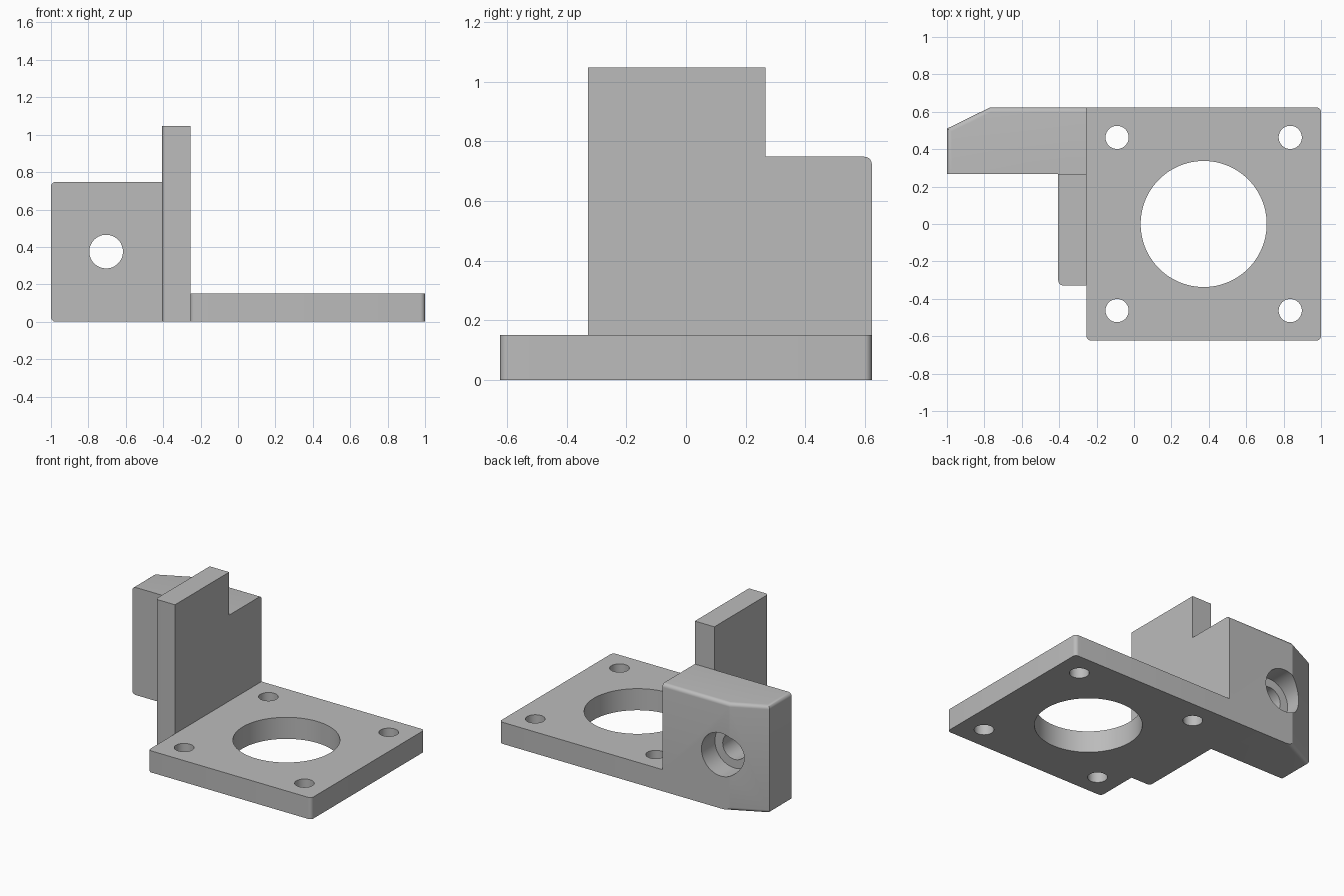
import bpy, bmesh, math
from mathutils import Matrix

if "Cube" in bpy.data.objects:
    bpy.data.objects.remove(bpy.data.objects["Cube"])

grey = bpy.data.materials.new("plain grey")
grey.use_nodes = True
colour = (0.5, 0.5, 0.5, 1)
grey.diffuse_color = colour
grey.node_tree.nodes["Principled BSDF"].inputs["Base Color"].default_value = colour


def add_object(name, bm):
    bmesh.ops.recalc_face_normals(bm, faces=bm.faces)
    mesh = bpy.data.meshes.new(name)
    bm.to_mesh(mesh)
    bm.free()
    mesh.materials.append(grey)
    obj = bpy.data.objects.new(name, mesh)
    bpy.context.collection.objects.link(obj)
    return obj


def prism(name, outline, height, is_round, radius=0.025):
    """Extrude an outline upward and round the edges picked by is_round(middle, is_vertical)."""
    bm = bmesh.new()
    face = bm.faces.new([bm.verts.new((x, y, 0)) for x, y in outline])
    top = bmesh.ops.extrude_face_region(bm, geom=[face])["geom"]
    for v in top:
        if isinstance(v, bmesh.types.BMVert):
            v.co.z = height
    picked = []
    for e in bm.edges:
        a, b = (v.co for v in e.verts)
        if is_round((a + b) / 2, abs(a.z - b.z) > 0.01):
            picked.append(e)
    bmesh.ops.bevel(bm, geom=picked, offset=radius, segments=6, profile=0.5, affect="EDGES")
    return add_object(name, bm)


def rectangle(x0, x1, y0, y1):
    return [(x0, y0), (x1, y0), (x1, y1), (x0, y1)]


def cylinder(name, centre, radius, depth, axis="Z", sides=48):
    bm = bmesh.new()
    turn = Matrix.Rotation(math.pi / 2, 4, "X") if axis == "Y" else Matrix()
    bmesh.ops.create_cone(bm, cap_ends=True, segments=sides, radius1=radius, radius2=radius,
                          depth=depth, matrix=Matrix.Translation(centre) @ turn)
    return add_object(name, bm)


def combine(target, other, operation):
    mod = target.modifiers.new(operation.lower(), "BOOLEAN")
    mod.operation = operation
    mod.solver = "EXACT"
    mod.object = other
    with bpy.context.temp_override(object=target, active_object=target):
        bpy.ops.object.modifier_apply(modifier=mod.name)
    bpy.data.objects.remove(other)


# Shared positions
inner, back, front = -0.255, 0.623, -0.623
wall_end = 0.267
plate_x = (1 + inner) / 2

# Motor plate with three rounded corners
bracket = prism("mounting_bracket", rectangle(inner, 1, front, back), 0.15,
                lambda m, vertical: vertical and (m.x > 0 or m.y < 0))

# Upright wall with one rounded edge
wall = prism("upright_wall", rectangle(-0.405, inner, -0.328, wall_end), 1.047,
             lambda m, vertical: vertical and m.x < -0.4 and m.y < 0)

# Clamp block with a slanted back corner and softened outer edges
block = prism("bolt_block",
              [(inner, wall_end), (inner, back), (-0.77, back), (-1, 0.51), (-1, wall_end)], 0.748,
              lambda m, vertical: not vertical and m.y > 0.3 and m.x < inner - 0.01
              and (m.z > 0.1 or m.x < -0.8))

combine(block, wall, "UNION")
combine(bracket, block, "UNION")

# Central opening and four screw holes
combine(bracket, cylinder("centre_cutter", (plate_x, 0, 0.075), 0.337, 0.4, sides=96), "DIFFERENCE")
for sx in (-1, 1):
    for sy in (-1, 1):
        spot = (plate_x + sx * 0.463, sy * 0.463, 0.075)
        combine(bracket, cylinder("screw_cutter", spot, 0.062, 0.4), "DIFFERENCE")

# Bolt hole, with a wide recess from the back
combine(bracket, cylinder("bolt_cutter", (-0.705, 0.45, 0.375), 0.09, 0.8, "Y"), "DIFFERENCE")
combine(bracket, cylinder("recess_cutter", (-0.705, 0.675, 0.375), 0.15, 0.4, "Y"), "DIFFERENCE")

# Smooth the curved faces, keep the edges crisp
bpy.ops.object.select_all(action="DESELECT")
bracket.select_set(True)
bpy.context.view_layer.objects.active = bracket
bpy.ops.object.shade_smooth_by_angle(angle=math.radians(25))
